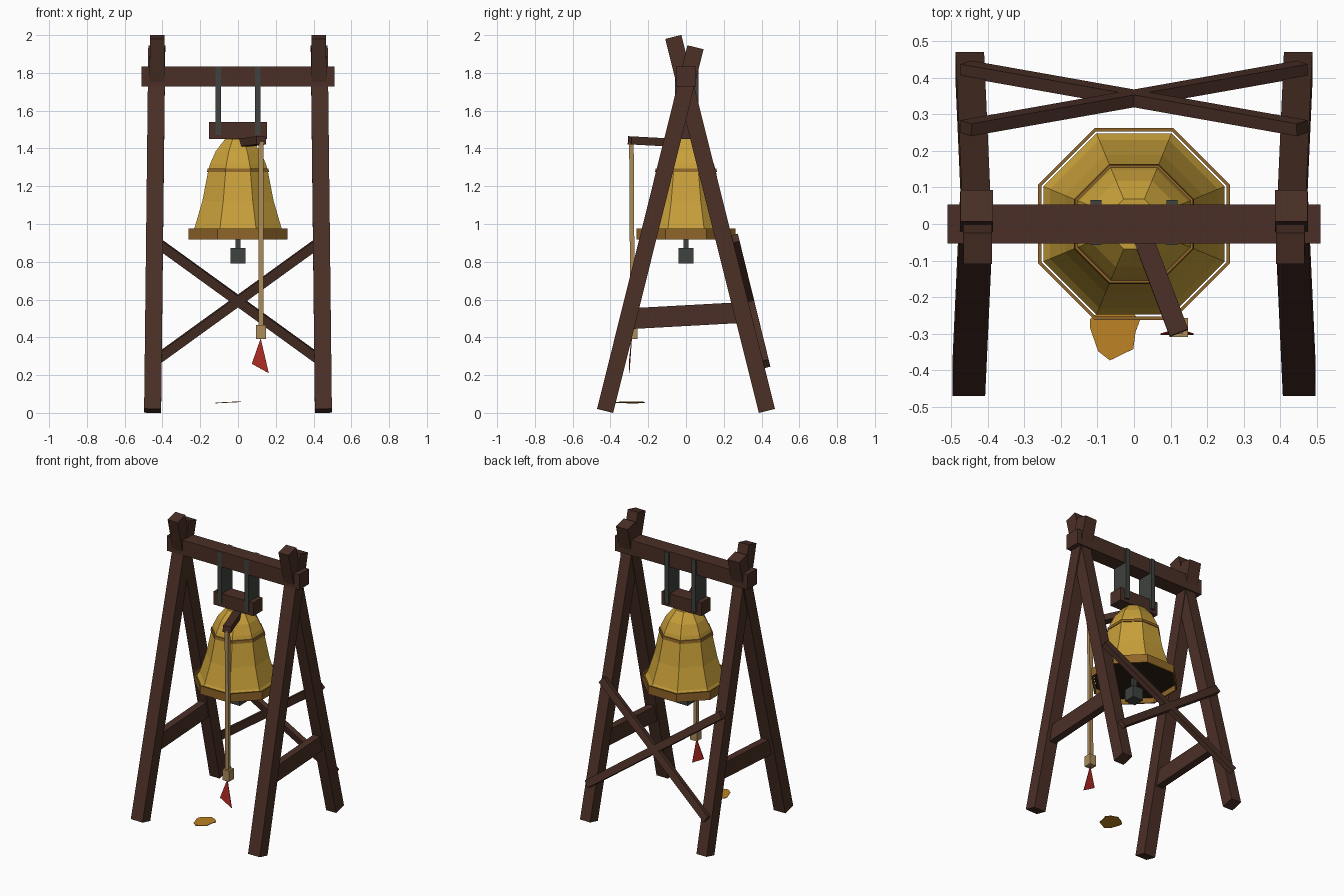
import bpy, bmesh, math
from mathutils import Vector, Matrix

cube = bpy.data.objects.get("Cube")
if cube:
    bpy.data.objects.remove(cube, do_unlink=True)


def material(name, r, g, b):
    # 8-bit colour converted to linear values
    col = [(c / 255 / 12.92) if c < 11 else ((c / 255 + 0.055) / 1.055) ** 2.4 for c in (r, g, b)] + [1]
    m = bpy.data.materials.new(name)
    m.use_nodes = True
    m.diffuse_color = col
    m.node_tree.nodes["Principled BSDF"].inputs["Base Color"].default_value = col
    return m


WOOD = material("dark_wood", 74, 47, 38)
GOLD = material("bell_gold", 200, 160, 58)
BRONZE = material("bell_bronze", 143, 101, 40)
HOLLOW = material("bell_inside", 48, 33, 22)
IRON = material("iron", 62, 66, 61)
ROPE = material("rope", 172, 140, 90)
RED = material("red_cloth", 172, 42, 36)
LEAF = material("autumn_leaf", 188, 130, 36)


def finish(name, bm, *mats):
    bmesh.ops.recalc_face_normals(bm, faces=bm.faces)
    me = bpy.data.meshes.new(name)
    bm.to_mesh(me)
    bm.free()
    for m in mats:
        me.materials.append(m)
    ob = bpy.data.objects.new(name, me)
    bpy.context.collection.objects.link(ob)
    return ob


def beam(name, start, end, width, depth, mat, side=(1, 0, 0)):
    """Squared timber from start to end; width runs along the side direction."""
    a, b = Vector(start), Vector(end)
    axis = (b - a).normalized()
    s = Vector(side)
    s = (s - axis * s.dot(axis)).normalized()
    t = axis.cross(s)
    rot = Matrix((s, t, axis)).transposed().to_4x4()
    size = Matrix.Diagonal((width, depth, (b - a).length, 1))
    bm = bmesh.new()
    bmesh.ops.create_cube(bm, size=1, matrix=Matrix.Translation((a + b) / 2) @ rot @ size)
    return finish(name, bm, mat)


def octagon_rings(bm, profile, closed=False):
    """Lathe (apothem, z) pairs into eight flat sides facing the axes."""
    rings = []
    for r, z in profile:
        r /= math.cos(math.pi / 8)
        rings.append([bm.verts.new((r * math.cos(a), r * math.sin(a), z))
                      for a in [math.pi / 4 * (i + 0.5) for i in range(8)]])
    pairs = list(zip(rings, rings[1:]))
    if closed:
        pairs.append((rings[-1], rings[0]))
    for lo, hi in pairs:
        for i in range(8):
            j = (i + 1) % 8
            bm.faces.new((lo[i], lo[j], hi[j], hi[i]))
    return rings


def plate(name, points, mat):
    bm = bmesh.new()
    bm.faces.new([bm.verts.new(p) for p in points])
    ob = finish(name, bm, mat)
    mod = ob.modifiers.new("thickness", 'SOLIDIFY')
    mod.thickness = 0.004
    mod.offset = 0
    return ob


# A-frames and back cross braces
for s, label in ((1, "left"), (-1, "right")):
    beam(label + "_front_leg", (s * 0.452, -0.428, 0.011), (s * 0.43, 0.05, 1.935), 0.09, 0.088, WOOD)
    beam(label + "_back_leg", (s * 0.449, 0.428, 0.011), (s * 0.427, -0.067, 1.99), 0.078, 0.088, WOOD)
    beam(label + "_side_rail", (s * 0.44, -0.31, 0.498), (s * 0.44, 0.31, 0.532), 0.05, 0.11, WOOD)
    beam(label + "_cross_brace", (-s * 0.46, 0.425, 0.26), (s * 0.46, 0.262, 0.925),
         0.035, 0.05, WOOD, side=(0, 1, 0.25))

    # Iron hanger straps
    beam(label + "_strap", (s * 0.104, 0.004, 1.47), (s * 0.104, 0.004, 1.833), 0.03, 0.122, IRON)

# Top beam, yoke and pull lever
beam("top_beam", (-0.51, 0, 1.782), (0.51, 0, 1.782), 0.106, 0.106, WOOD, side=(0, 1, 0))
beam("yoke", (-0.153, 0, 1.495), (0.153, 0, 1.495), 0.1, 0.092, WOOD, side=(0, 1, 0))
beam("pull_lever", (0.01, 0, 1.427), (0.123, -0.298, 1.443), 0.054, 0.043, WOOD)

# Bell body, closed underneath by a dark mouth
bm = bmesh.new()
rings = octagon_rings(bm, [(0.248, 0.95), (0.23, 0.98), (0.189, 1.12), (0.157, 1.285),
                           (0.147, 1.32), (0.118, 1.385), (0.068, 1.45)])
bm.faces.new(rings[-1])
mouth = bm.faces.new(rings[0])
mouth.material_index = 1
finish("bell_body", bm, GOLD, HOLLOW)

# Bell lip and shoulder band
for name, profile in (
        ("bell_lip", [(0.253, 0.917), (0.262, 0.917), (0.262, 0.975), (0.253, 0.975)]),
        ("bell_band", [(0.145, 1.275), (0.164, 1.275), (0.161, 1.295), (0.145, 1.295)])):
    bm = bmesh.new()
    octagon_rings(bm, profile, closed=True)
    finish(name, bm, BRONZE)

# Clapper
beam("clapper_rod", (0, 0, 0.86), (0, 0, 0.96), 0.026, 0.026, IRON)
beam("clapper_weight", (0, 0, 0.79), (0, 0, 0.873), 0.082, 0.082, IRON)

# Rope with knot and cloth tail
beam("rope", (0.121, -0.289, 1.435), (0.121, -0.283, 0.45), 0.026, 0.024, ROPE)
beam("rope_knot", (0.122, -0.283, 0.392), (0.122, -0.283, 0.466), 0.051, 0.053, ROPE)
plate("cloth_tail", [(0.12, -0.288, 0.395), (0.073, -0.301, 0.26), (0.163, -0.301, 0.21)], RED)

# Drifting leaf, tilted slightly
outline = [(-0.12, -0.26), (-0.12, -0.285), (-0.098, -0.348), (-0.066, -0.373), (-0.002, -0.342),
           (0.004, -0.296), (0.016, -0.264), (-0.01, -0.235), (-0.05, -0.217), (-0.09, -0.235)]
plate("leaf", [(x, y, 0.056 + 0.05 * (x + 0.05)) for x, y in outline], LEAF)
